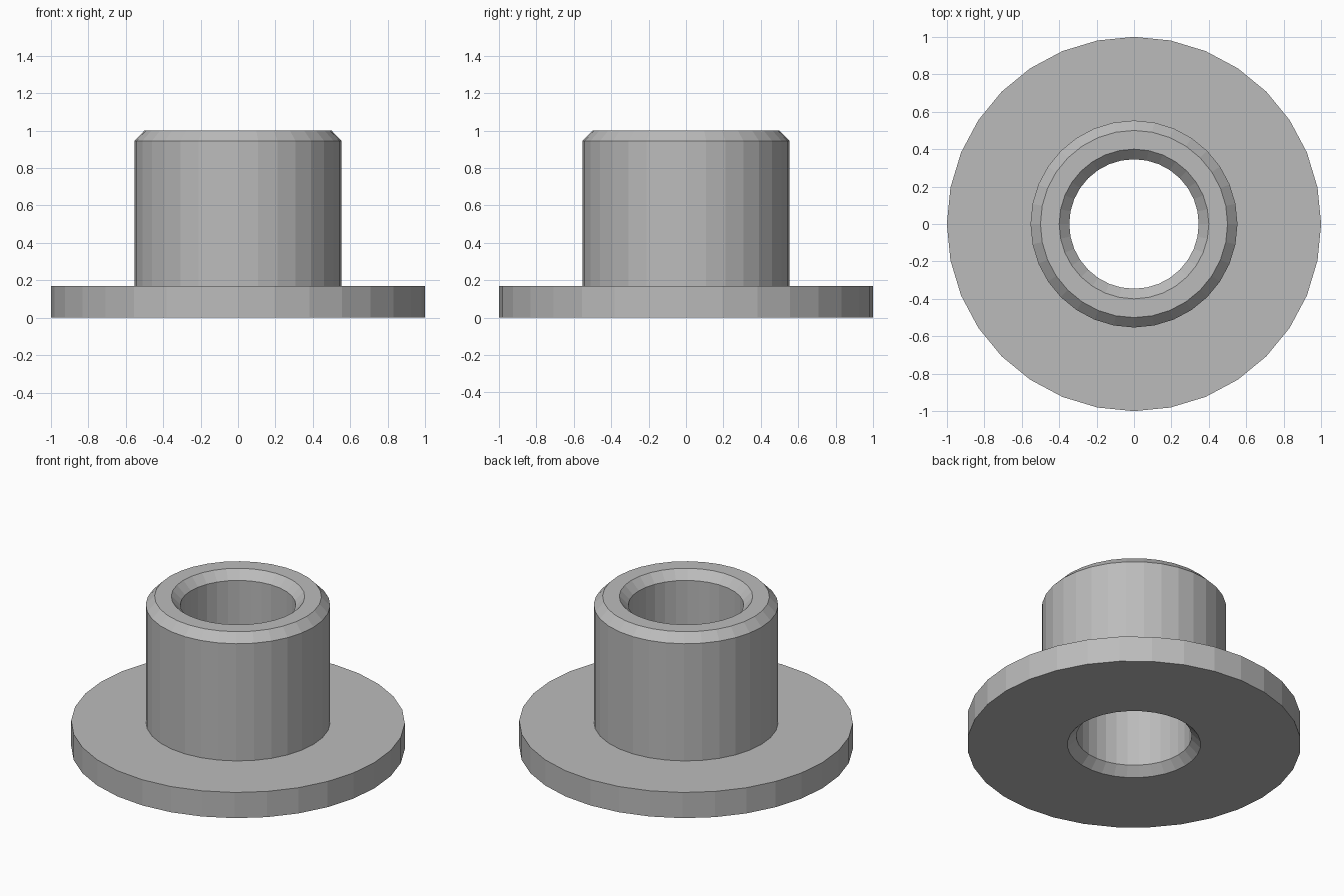
import bpy, bmesh, math

SIDES = 32

cube = bpy.data.objects.get("Cube")
if cube:
    bpy.data.objects.remove(cube, do_unlink=True)

# Plain grey metal
grey = bpy.data.materials.new("grey metal")
grey.use_nodes = True
color = (0.5, 0.5, 0.5, 1)
grey.diffuse_color = color
grey.node_tree.nodes["Principled BSDF"].inputs["Base Color"].default_value = color


def lathe(name, profile):
    """Revolve a closed (radius, height) profile around z."""
    bm = bmesh.new()
    rings = []
    for i in range(SIDES):
        a = 2 * math.pi * i / SIDES
        rings.append([bm.verts.new((r * math.cos(a), r * math.sin(a), z)) for r, z in profile])
    n = len(profile)
    for i in range(SIDES):
        here, there = rings[i], rings[(i + 1) % SIDES]
        for j in range(n):
            k = (j + 1) % n
            bm.faces.new((here[j], there[j], there[k], here[k]))
    bmesh.ops.recalc_face_normals(bm, faces=bm.faces)
    mesh = bpy.data.meshes.new(name)
    bm.to_mesh(mesh)
    bm.free()
    mesh.materials.append(grey)
    obj = bpy.data.objects.new(name, mesh)
    bpy.context.collection.objects.link(obj)
    return obj


# Flange, chamfered sleeve and chamfered through bore in one closed profile
lathe("flanged_bushing", [
    (0.40, 0), (1, 0), (1, 0.17),            # flange
    (0.553, 0.17), (0.553, 0.945),           # sleeve wall
    (0.50, 1), (0.40, 1),                    # outer chamfer and rim
    (0.346, 0.945), (0.346, 0.055),          # bore with chamfers at both ends
])
